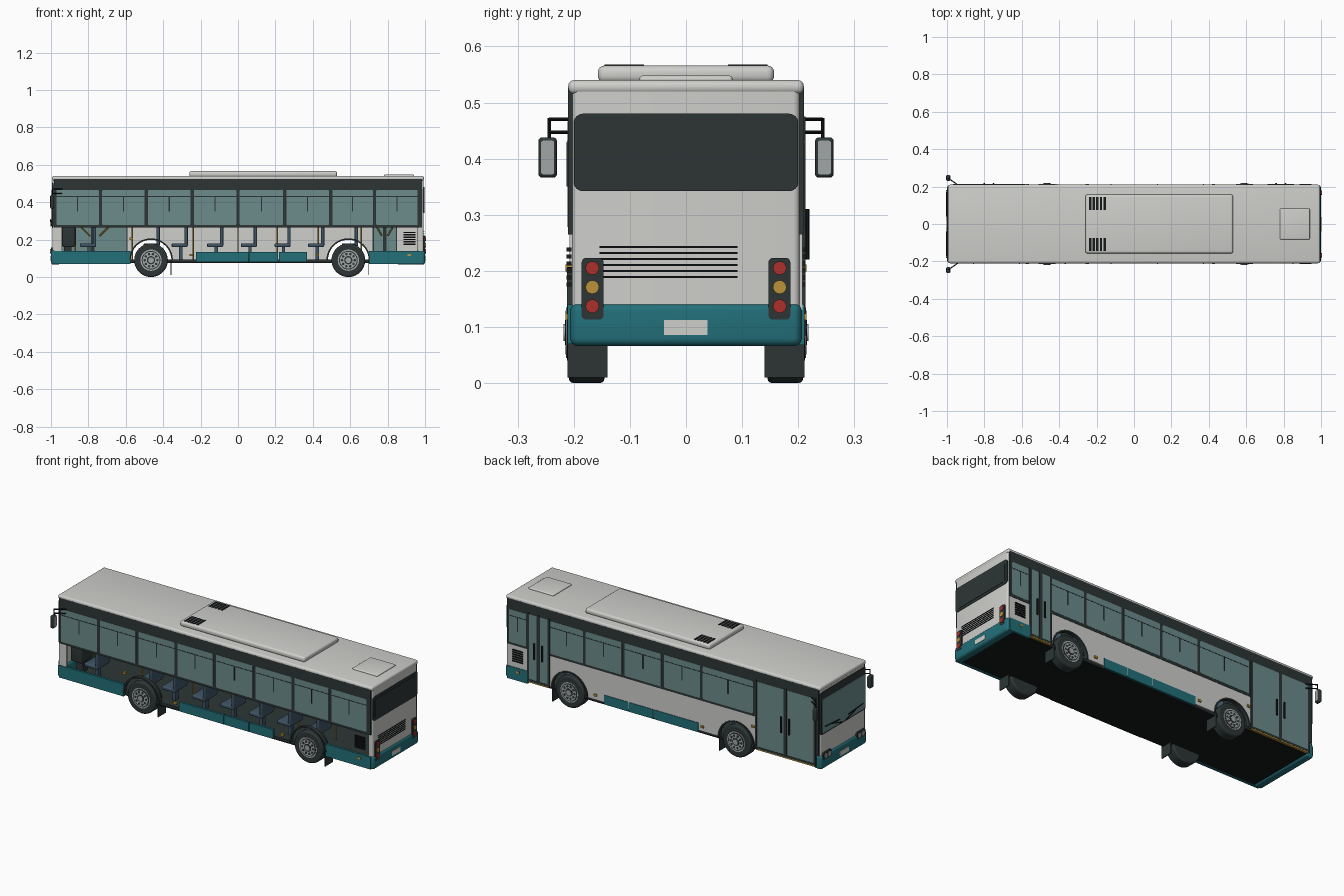
import bpy, bmesh, math
from mathutils import Vector

cube = bpy.data.objects.get("Cube")
if cube:
    bpy.data.objects.remove(cube, do_unlink=True)


def material(name, *rgb):
    m = bpy.data.materials.new(name)
    m.use_nodes = True
    m.diffuse_color = (*rgb, 1)
    m.node_tree.nodes["Principled BSDF"].inputs["Base Color"].default_value = (*rgb, 1)
    return m


white = material("body white", .62, .62, .6)
teal = material("teal paint", .016, .16, .19)
charcoal = material("charcoal trim", .026, .036, .036)
glass = material("tinted glass", .15, .26, .26)
black = material("black rubber", .008, .01, .011)
blue = material("seat blue", .05, .09, .13)
amber = material("amber", .5, .29, .04)
red = material("lamp red", .42, .03, .025)
silver = material("silver", .36, .38, .38)


def finish(bm, name, mat, smooth=False):
    bmesh.ops.recalc_face_normals(bm, faces=bm.faces)
    mesh = bpy.data.meshes.new(name)
    bm.to_mesh(mesh)
    bm.free()
    mesh.materials.append(mat)
    ob = bpy.data.objects.new(name, mesh)
    bpy.context.collection.objects.link(ob)
    if smooth:
        bpy.ops.object.select_all(action='DESELECT')
        ob.select_set(True)
        bpy.context.view_layer.objects.active = ob
        bpy.ops.object.shade_smooth_by_angle(angle=math.radians(35))
    return ob


def box(name, mat, xs, ys, zs, radius=0, axis=None):
    """Box from ranges; radius rounds all edges, or only those along one axis."""
    bm = bmesh.new()
    bmesh.ops.create_cube(bm, size=1)
    for v in bm.verts:
        v.co = [sum(r) / 2 + c * (r[1] - r[0]) for c, r in zip(v.co, (xs, ys, zs))]
    if radius:
        edges = [e for e in bm.edges if axis is None
                 or abs((e.verts[0].co - e.verts[1].co).normalized()[axis]) > .9]
        bmesh.ops.bevel(bm, geom=edges, offset=radius, segments=4, profile=.5, affect='EDGES')
    return finish(bm, name, mat, radius > 0)


def rod(name, mat, start, end, radius, sides=8):
    bm = bmesh.new()
    a, b = Vector(start), Vector(end)
    bmesh.ops.create_cone(bm, cap_ends=True, segments=sides, radius1=radius,
                          radius2=radius, depth=(b - a).length)
    turn = (b - a).to_track_quat('Z', 'Y')
    for v in bm.verts:
        v.co = turn @ v.co + (a + b) / 2
    return finish(bm, name, mat, True)


def prism(name, mat, outline, ys):
    bm = bmesh.new()
    face = bm.faces.new([bm.verts.new((x, ys[0], z)) for x, z in outline])
    new = bmesh.ops.extrude_face_region(bm, geom=[face])["geom"]
    bmesh.ops.translate(bm, vec=(0, ys[1] - ys[0], 0),
                        verts=[v for v in new if isinstance(v, bmesh.types.BMVert)])
    return finish(bm, name, mat)


def span(side, a, b):
    return tuple(sorted((side * a, side * b)))


def arc(x, z, r, start=0, stop=180):
    steps = [math.radians(start + (stop - start) * i / 20) for i in range(21)]
    return [(x + r * math.cos(t), z + r * math.sin(t)) for t in steps]


AXLES = (-.465, .59)
AXLE_Z = .09

# Floor and underside
box("floor", charcoal, (-.97, .97), (-.2, .2), (.083, .093))
box("underside", black, (-.97, .97), (-.2, .2), (.074, .083))

# Roof, air conditioner and hatch
box("roof", white, (-.995, .995), (-.21, .21), (.515, .54), .011)
box("air_conditioner", white, (-.26, .53), (-.157, .157), (.535, .566), .012)
box("roof_hatch", white, (.78, .94), (-.083, .083), (.535, .548), .006)
for side in (-1, 1):
    for i in range(5):
        x = -.24 + i * .019
        box("roof_vent_slat", black, (x, x + .013), span(side, .075, .145), (.56, .568))

# Rear end
box("rear_wall", white, (.96, .993), (-.203, .203), (.13, .53), .012, 2)
box("rear_bumper", teal, (.95, 1), (-.206, .206), (.066, .142), .014)
box("rear_window_frame", charcoal, (.98, .996), (-.2, .2), (.342, .48), .016, 0)
box("rear_window", charcoal, (.98, .998), (-.184, .184), (.356, .464), .012, 0)
box("rear_plate", white, (.99, 1.002), (-.039, .038), (.086, .112))
for i in range(6):
    z = .187 + i * .0107
    box("rear_grille_slat", black, (.98, .996), (-.154, .092), (z, z + .004))
for side in (-1, 1):
    box("tail_lamp_housing", charcoal, (.98, 1.001), span(side, .147, .186), (.113, .223), .008, 0)
    for z, mat in ((.137, red), (.171, amber), (.205, red)):
        rod("tail_lamp", mat, (.99, side * .167, z), (1.004, side * .167, z), .012, 20)

# Front end
box("front_wall", white, (-.992, -.96), (-.203, .203), (.13, .53), .012, 2)
box("front_bumper", teal, (-1, -.95), (-.206, .206), (.066, .145), .014)
box("windscreen_frame", charcoal, (-.995, -.98), (-.202, .202), (.262, .505), .012, 0)
box("windscreen", glass, (-.998, -.98), (-.192, .192), (.272, .465), .012, 0)
box("front_plate", white, (-1.002, -.99), (-.04, .04), (.085, .112))
for side in (-1, 1):
    box("headlamp_housing", charcoal, (-1.001, -.98), span(side, .115, .19), (.118, .158), .008, 0)
    for y in (.136, .168):
        rod("headlamp", silver, (-1.004, side * y, .138), (-.99, side * y, .138), .013, 16)
    rod("wiper_arm", black, (-1, side * .02, .272), (-1.001, side * .11, .3), .003)
    rod("wiper_blade", black, (-1.001, side * .04, .296), (-1.001, side * .17, .306), .003)

# Mirrors on the front corners
for side in (-1, 1):
    box("mirror_housing", charcoal, (-1.004, -.984), span(side, .23, .263), (.366, .438), .007)
    box("mirror_glass", silver, (-.985, -.982), span(side, .234, .259), (.372, .432), .005, 0)
    for z in (.447, .47):
        rod("mirror_arm", black, (-.94, side * .208, z), (-.992, side * .244, z), .003)
    rod("mirror_stem", black, (-.992, side * .244, .43), (-.992, side * .244, .472), .003)


# Side glazing
def window(side, x0, x1):
    box("side_window", glass, (x0 + .009, x1 - .009), span(side, .2, .2115), (.278, .466), .006, 1)
    mid = (x0 + x1) / 2
    box("window_divider", charcoal, (mid - .003, mid + .003), span(side, .21, .213), (.35, .43))
    box("window_rail", charcoal, (x0 + .009, x1 - .009), span(side, .21, .2125), (.428, .432))


def door(x0, x1):
    mid = (x0 + x1) / 2
    box("door_glass", glass, (x0, x1), (.202, .2115), (.09, .47))
    for x, w in ((x0, .006), (mid, .01), (x1, .006)):
        box("door_post", charcoal, (x - w, x + w), (.2, .213), (.085, .475))
    for x in (mid - .025, mid + .025):
        rod("door_handle", black, (x, .215, .22), (x, .215, .31), .005)
    box("door_sill", amber, (x0, x1), (.19, .212), (.079, .086))
    box("door_rail", charcoal, (x0, x1), (.2, .213), (.086, .098))


posts = (-.98, -.735, -.49, -.245, 0, .25, .495, .73, .97)
box("right_window_band", charcoal, (-.985, .985), (-.21, -.195), (.265, .525))
for x0, x1 in zip(posts, posts[1:]):
    window(-1, x0, x1)
box("left_window_band", charcoal, (-.59, .72), (.195, .21), (.265, .475))
box("left_top_band", charcoal, (-.985, .985), (.195, .21), (.47, .525))
box("left_rear_band", charcoal, (.85, .985), (.195, .21), (.265, .475))
box("left_front_post", charcoal, (-.985, -.965), (.195, .21), (.145, .475))
for x0, x1 in zip((-.58,) + posts[3:7], posts[3:7] + (.72,)):
    window(1, x0, x1)
window(1, .855, .98)
door(-.962, -.59)
door(.72, .85)

# Lower side panels, with wheel arches on the left
outline = [(-.59, .268), (-.59, AXLE_Z)]
for x in AXLES:
    outline += arc(x, AXLE_Z, .114, 180, 0)
outline += [(.72, AXLE_Z), (.72, .268)]
prism("left_side_panel", white, outline, (.198, .208))
box("left_rear_panel", white, (.85, .985), (.198, .208), (.13, .268))
box("left_rear_skirt", teal, (.855, .985), (.198, .211), (.068, .14))
box("right_front_corner", white, (-.985, -.94), (-.208, -.198), (.14, .268))
box("right_front_skirt", teal, (-.985, -.575), (-.211, -.198), (.07, .14))
box("right_rear_skirt", teal, (.7, .985), (-.211, -.198), (.07, .14))
for side in (-1, 1):
    for x0, x1 in ((-.225, .055), (.06, .215), (.22, .37)):
        box("middle_skirt", teal, (x0, x1), span(side, .198, .211), (.08, .133))
    for i in range(6):
        z = .172 + i * .0125
        box("side_louver", black, (.885, .95), span(side, .204, .213), (z, z + .007))
    for x, z in ((-.57, .205), (-.25, .118), (.425, .118), (.915, .118)):
        box("side_marker", amber, (x - .009, x + .009), span(side, .2, .215), (z - .006, z + .006))

# Wheels, arch trims and mud flaps
for side in (-1, 1):
    for x in AXLES:
        prism("wheel_arch_trim", charcoal, arc(x, AXLE_Z, .117) + arc(x, AXLE_Z, .109, 180, 0),
              span(side, .19, .212))
        tyre = rod("tyre", charcoal, (x, side * .145, AXLE_Z), (x, side * .209, AXLE_Z), .09, 40)
        bevel = tyre.modifiers.new("rounded shoulder", 'BEVEL')
        bevel.width, bevel.segments = .009, 3
        for name, mat, r, y in (("rim", silver, .057, .211), ("rim_dish", charcoal, .05, .2125),
                                ("wheel_disc", silver, .045, .214), ("hub_ring", charcoal, .022, .2155),
                                ("hub_cap", silver, .015, .218)):
            rod(name, mat, (x, side * .19, AXLE_Z), (x, side * y, AXLE_Z), r, 28)
        for i in range(10):
            t = math.tau * i / 10
            px, pz = x + .034 * math.cos(t), AXLE_Z + .034 * math.sin(t)
            rod("wheel_hole", charcoal, (px, side * .2, pz), (px, side * .215, pz), .007)
        box("mud_flap", charcoal, (x + .104, x + .109), span(side, .14, .211), (.01, .09))

# Interior seats and grab poles
for x in (-.8, -.46, -.31, -.12, .06, .24, .42, .6):
    for side in (-1, 1):
        if x < -.7 and side > 0:
            continue
        ys = span(side, .07, .185)
        box("seat_cushion", blue, (x - .045, x + .04), ys, (.16, .18), .006)
        box("seat_back", blue, (x + .024, x + .042), ys, (.165, .33), .006)
        box("seat_leg", blue, (x - .005, x + .012), span(side, .11, .14), (.09, .162))
for x in (-.87, -.565, -.24, 0, .21, .43, .66):
    rod("grab_pole", amber, (x, -.06, .09), (x, -.06, .52), .004)
for x0, x1 in ((-.86, -.79), (-.67, -.74), (.73, .77), (.84, .8)):
    rod("door_grab_bar", amber, (x0, .19, .29), (x1, .19, .22), .004)
box("driver_seat", charcoal, (-.94, -.87), (-.17, -.05), (.16, .27), .008)
box("driver_seat_base", charcoal, (-.93, -.89), (-.13, -.09), (.09, .165))
